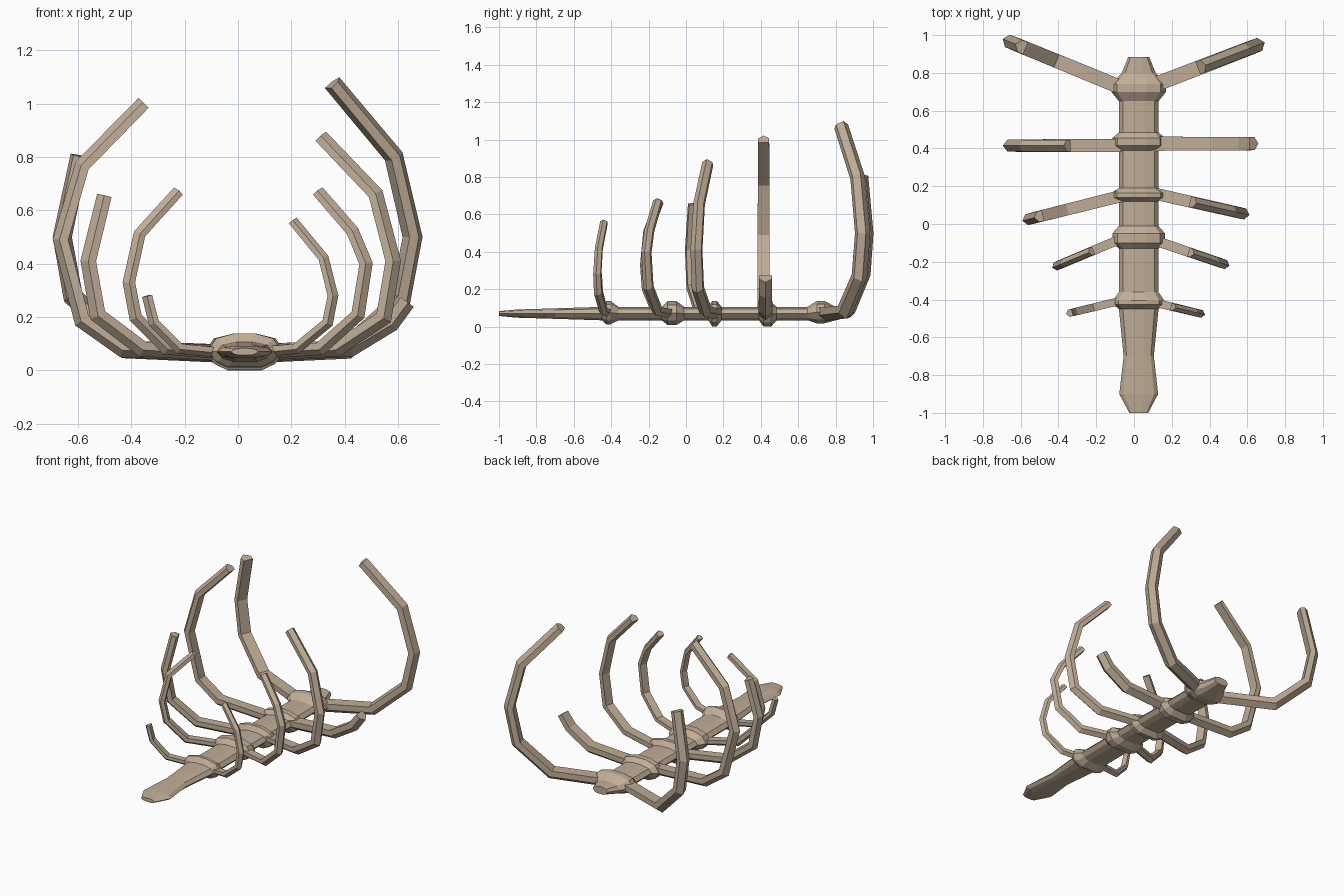
import bpy, bmesh, math
from mathutils import Vector

if "Cube" in bpy.data.objects:
    bpy.data.objects.remove(bpy.data.objects["Cube"])

bone = bpy.data.materials.new("tan_bone")
bone.diffuse_color = (0.53, 0.42, 0.31, 1)
bone.use_nodes = True
bone.node_tree.nodes["Principled BSDF"].inputs["Base Color"].default_value = bone.diffuse_color


def loft(name, rings):
    """Skin a list of equal point rings, with flat end caps."""
    bm = bmesh.new()
    vs = [[bm.verts.new(p) for p in r] for r in rings]
    n = len(vs[0])
    for a, b in zip(vs, vs[1:]):
        for i in range(n):
            j = (i + 1) % n
            bm.faces.new((a[i], a[j], b[j], b[i]))
    bm.faces.new(vs[0])
    bm.faces.new(vs[-1])
    bmesh.ops.recalc_face_normals(bm, faces=bm.faces)
    me = bpy.data.meshes.new(name)
    bm.to_mesh(me)
    bm.free()
    me.materials.append(bone)
    ob = bpy.data.objects.new(name, me)
    bpy.context.collection.objects.link(ob)
    return ob


# Flattened ten-sided backbone section, set slightly off centre
CX = 0.025
SECTION = [(1, 0), (.8, .7), (.3, 1), (-.3, 1), (-.8, .7),
           (-1, 0), (-.8, -.65), (-.45, -1), (.45, -1), (.8, -.65)]


def ring(y, w, h, z=0.07):
    return [Vector((CX + u * w, y, z + v * h)) for u, v in SECTION]


# Backbone: tail end, shaft with a raised collar at each rib pair, neck end
spine = [ring(-1, .05, .013), ring(-.9, .103, .022), ring(-.7, .08, .028)]
collars = [(-.45, -.425, -.405, -.36, .135, .063, .075),
           (-.13, -.10, -.05, -.01, .14, .063, .073),
           (.12, .14, .165, .19, .145, .068, .07),
           (.39, .415, .455, .485, .14, .066, .066),
           (.65, .70, .74, .80, .145, .06, .078)]
for y0, y1, y2, y3, w, h, z in collars:
    spine += [ring(y0, .105, .036), ring(y1, w, h, z), ring(y2, w, h, z)]
    spine.append(ring(y3, .105 if y3 < .7 else .09, .036))
spine.append(ring(.885, .055, .025, .08))
loft("backbone", spine)

# Rib section: flat on the inside, ridged on the outside (side, inward)
RIB = [(-.034, .024), (.034, .024), (.034, -.01), (0, -.036), (-.034, -.01)]


def rib(name, root, slope, size, path):
    """Curved rib in an upright plane: path gives (x, z), y = root + slope*|x|."""
    s = 1 if path[0][0] > 0 else -1
    d = Vector((s, slope, 0))
    k = d.length
    d.normalize()
    side = d.cross(Vector((0, 0, 1)))
    flat = [Vector((abs(x) * k, z)) for x, z in [(s * .07, .07)] + path]
    rings = []
    for i, p in enumerate(flat):
        a = (p - flat[i - 1]).normalized() if i else None
        b = (flat[i + 1] - p).normalized() if i < len(flat) - 1 else None
        a, b = a or b, b or a
        t = (a + b).normalized()
        miter = 1 / max(.6, t.dot(a))
        inward = (-t.y * d + Vector((0, 0, t.x))) * miter
        f = size * (1.05 - .15 * i / 5)
        c = Vector((0, root, p.y)) + d * p.x
        rings.append([c + side * u * f + inward * v * f for u, v in RIB])
    loft(name, rings)


# Right ribs, neck to tail (the second is broken short)
rib("right_rib_1", .695, .385, 1.12,
    [(.41, .085), (.61, .265), (.655, .5), (.585, .8), (.355, 1.075)])
rib("right_rib_2", .425, 0, 1.05, [(.42, .09), (.57, .18), (.63, .26)])
rib("right_rib_3", .185, -.225, .9,
    [(.37, .085), (.545, .2), (.58, .41), (.515, .66), (.31, .875)])
rib("right_rib_4", -.05, -.34, .75,
    [(.31, .085), (.45, .21), (.48, .40), (.43, .52), (.3, .67)])
rib("right_rib_5", -.39, -.24, .62,
    [(.22, .085), (.335, .18), (.355, .28), (.32, .42), (.205, .56)])

# Left ribs, neck to tail (several are broken short)
rib("left_rib_1", .695, .41, 1.08,
    [(-.42, .085), (-.62, .28), (-.66, .5), (-.595, .805)])
rib("left_rib_2", .415, 0, .98,
    [(-.43, .085), (-.58, .19), (-.66, .49), (-.58, .765), (-.35, 1.0)])
rib("left_rib_3", .165, -.25, .9,
    [(-.36, .085), (-.525, .21), (-.56, .41), (-.5, .655)])
rib("left_rib_4", -.05, -.42, .7,
    [(-.27, .085), (-.385, .2), (-.41, .33), (-.37, .51), (-.225, .67)])
rib("left_rib_5", -.39, -.24, .6, [(-.22, .085), (-.315, .18), (-.34, .28)])
